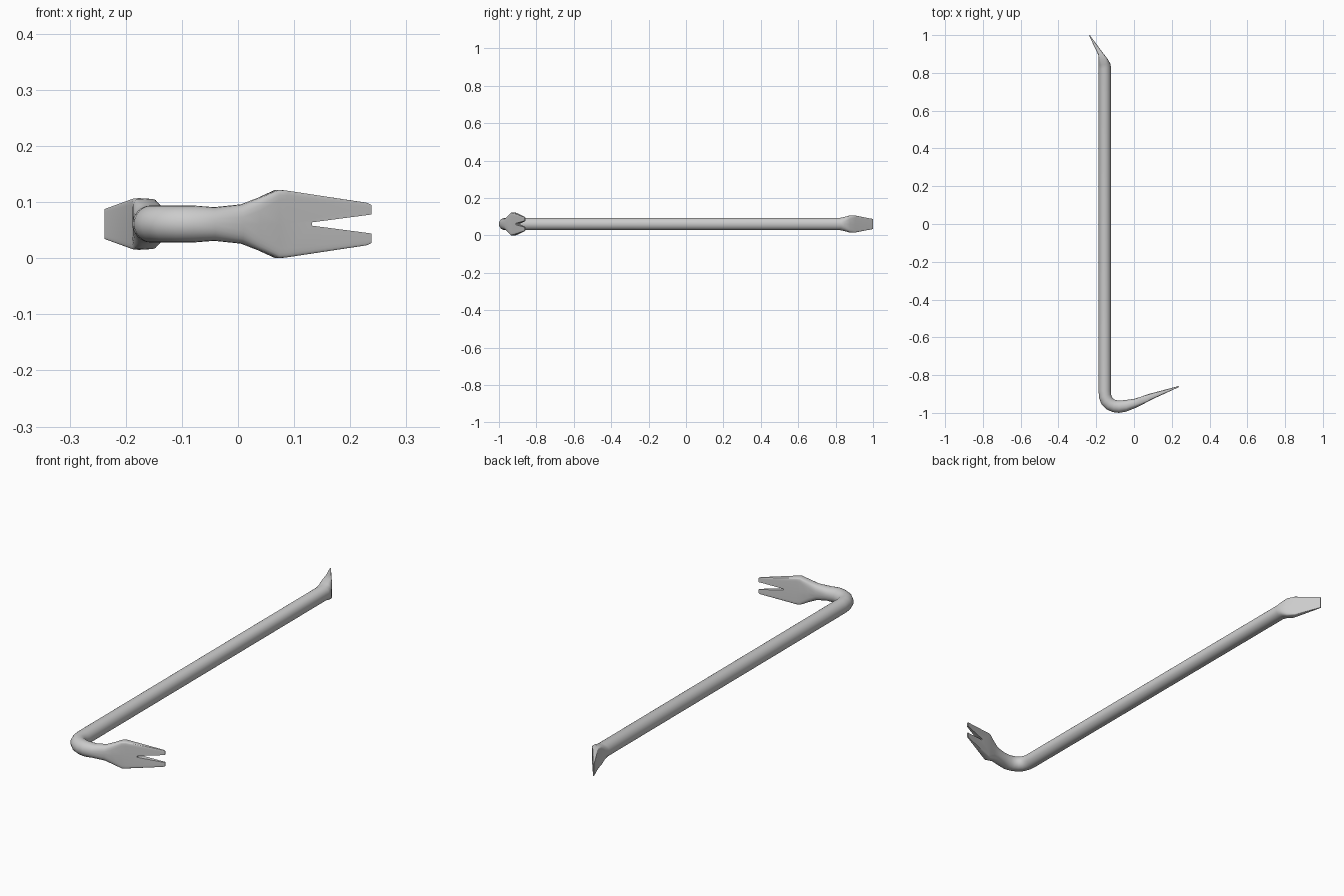
import bpy, bmesh
from math import cos, sin, pi, copysign
from mathutils import Vector

if "Cube" in bpy.data.objects:
    bpy.data.objects.remove(bpy.data.objects["Cube"])

ZC, SIDES = 0.061, 24

# Stations along the bar: outer x, y, inner x, y, half width in z, section exponent (2 = round)
stations = [
    # claw
    (0.238, -0.863, 0.236, -0.857, 0.034, 10),
    (0.230, -0.867, 0.228, -0.860, 0.038, 10),
    (0.088, -0.932, 0.078, -0.900, 0.060, 9),
    (0.074, -0.940, 0.064, -0.905, 0.061, 8),
    (0.040, -0.958, 0.032, -0.916, 0.047, 4),
    (0.010, -0.973, 0.000, -0.926, 0.035, 2.6),
    (-0.040, -0.993, -0.045, -0.932, 0.030, 2.2),
    # bend
    (-0.080, -1.000, -0.080, -0.935, 0.033, 2),
    (-0.112, -0.996, -0.100, -0.931, 0.033, 2),
    (-0.146, -0.981, -0.113, -0.922, 0.033, 2),
    (-0.172, -0.955, -0.119, -0.912, 0.033, 2),
    (-0.185, -0.920, -0.122, -0.900, 0.033, 2),
    # shaft
    (-0.188, -0.880, -0.122, -0.885, 0.033, 2),
    (-0.188, 0.815, -0.122, 0.830, 0.033, 2),
    # chisel
    (-0.188, 0.840, -0.126, 0.850, 0.037, 2.6),
    (-0.188, 0.868, -0.141, 0.876, 0.045, 5),
    (-0.189, 0.895, -0.164, 0.905, 0.046, 9),
    (-0.238, 0.998, -0.234, 1.000, 0.027, 10),
]


def spow(v, n):
    return copysign(abs(v) ** (2 / n), v) if abs(v) > 1e-6 else 0.0


# Bar: rings lofted through the stations
bm = bmesh.new()
rings = []
for ox, oy, ix, iy, w, n in stations:
    mid = Vector((ox + ix, oy + iy, 2 * ZC)) / 2
    half = Vector((ox - ix, oy - iy, 0)) / 2
    rings.append([bm.verts.new(mid + half * spow(cos(a), n) + Vector((0, 0, w * spow(sin(a), n))))
                  for a in (2 * pi * k / SIDES for k in range(SIDES))])
for a, b in zip(rings, rings[1:]):
    for k in range(SIDES):
        j = (k + 1) % SIDES
        bm.faces.new((a[k], a[j], b[j], b[k]))
bm.faces.new(rings[0])
bm.faces.new(rings[-1])
bmesh.ops.recalc_face_normals(bm, faces=bm.faces[:])
mesh = bpy.data.meshes.new("pry_bar")
bm.to_mesh(mesh)
bm.free()
bar = bpy.data.objects.new("pry_bar", mesh)
bpy.context.collection.objects.link(bar)

# Nail slot cutter: tapered wedge
bm = bmesh.new()
slot = [(0.132, -0.003), (0.25, -0.0185), (0.25, 0.0185), (0.132, 0.003)]
face = bm.faces.new([bm.verts.new((x, -1.1, ZC + z)) for x, z in slot])
ext = bmesh.ops.extrude_face_region(bm, geom=[face])
bmesh.ops.translate(bm, vec=(0, 0.4, 0), verts=[v for v in ext["geom"] if isinstance(v, bmesh.types.BMVert)])
bmesh.ops.recalc_face_normals(bm, faces=bm.faces[:])
cut_mesh = bpy.data.meshes.new("slot_cutter")
bm.to_mesh(cut_mesh)
bm.free()
cutter = bpy.data.objects.new("slot_cutter", cut_mesh)
bpy.context.collection.objects.link(cutter)
cutter.hide_render = True

# Cut the slot, then shade smooth
mod = bar.modifiers.new("slot", "BOOLEAN")
mod.operation = "DIFFERENCE"
mod.solver = "EXACT"
mod.object = cutter
bpy.context.view_layer.objects.active = bar
bar.select_set(True)
bpy.ops.object.modifier_apply(modifier="slot")
bpy.data.objects.remove(cutter)
bpy.ops.object.shade_smooth_by_angle(angle=0.6)
